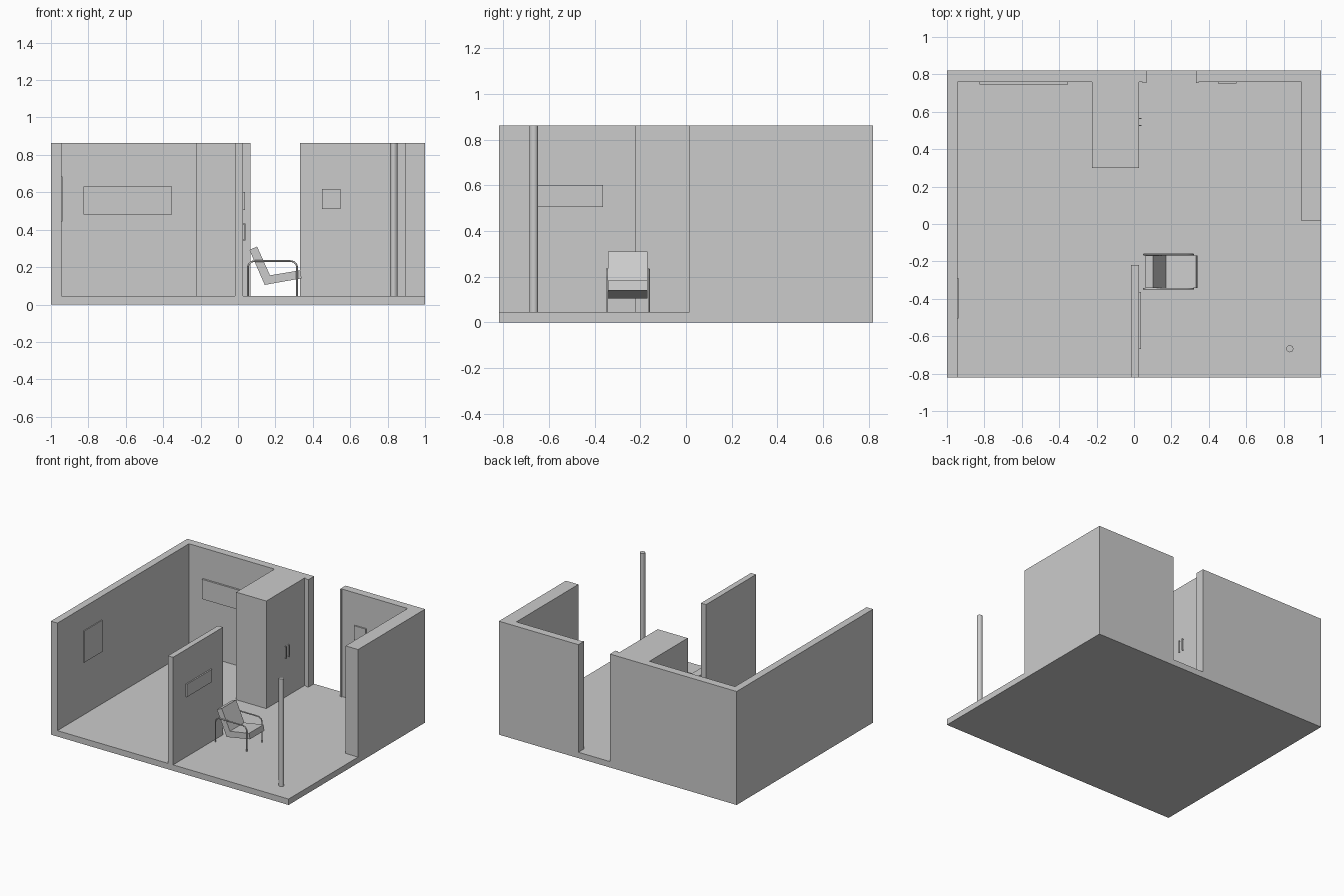
import bpy, bmesh, math

if "Cube" in bpy.data.objects:
    bpy.data.objects.remove(bpy.data.objects["Cube"])

grey = bpy.data.materials.new("plain_grey")
grey.diffuse_color = (0.6, 0.6, 0.6, 1)
grey.use_nodes = True
grey.node_tree.nodes["Principled BSDF"].inputs["Base Color"].default_value = grey.diffuse_color


def add_mesh(name, bm):
    bmesh.ops.recalc_face_normals(bm, faces=bm.faces)
    me = bpy.data.meshes.new(name)
    bm.to_mesh(me)
    bm.free()
    me.materials.append(grey)
    ob = bpy.data.objects.new(name, me)
    bpy.context.collection.objects.link(ob)
    return ob


def prism(name, outline, to3d, lo, hi):
    """Extrude a 2D outline between lo and hi; to3d maps (a, b, depth) to xyz."""
    bm = bmesh.new()
    ends = [[bm.verts.new(to3d(a, b, d)) for a, b in outline] for d in (lo, hi)]
    bm.faces.new(ends[0])
    bm.faces.new(ends[1][::-1])
    n = len(outline)
    for i in range(n):
        j = (i + 1) % n
        bm.faces.new((ends[0][i], ends[0][j], ends[1][j], ends[1][i]))
    return add_mesh(name, bm)


def plan(a, b, d):
    return (a, b, d)


def side(a, b, d):
    return (a, d, b)


def box(name, x0, x1, y0, y1, z0, z1):
    return prism(name, [(x0, y0), (x1, y0), (x1, y1), (x0, y1)], plan, z0, z1)


FLOOR, TOP = 0.045, 0.863

# floor slab and outer walls
box("floor", -1, 1, -0.82, 0.82, 0, FLOOR)
prism("left_and_back_wall",
      [(-1, -0.82), (-0.945, -0.82), (-0.945, 0.76), (0.065, 0.76), (0.065, 0.82), (-1, 0.82)],
      plan, FLOOR, TOP)
prism("right_and_back_wall",
      [(0.335, 0.76), (0.895, 0.76), (0.895, 0.015), (1, 0.015), (1, 0.82), (0.335, 0.82)],
      plan, FLOOR, TOP)
box("partition_wall", -0.015, 0.028, -0.82, -0.22, FLOOR, TOP)

# door trim either side of the opening
box("left_door_trim", 0.045, 0.066, 0.753, 0.82, FLOOR, TOP)
box("right_door_trim", 0.331, 0.345, 0.753, 0.82, FLOOR, TOP)

# wardrobe with two bracket handles
box("wardrobe", -0.225, 0.028, 0.30, 0.76, FLOOR, TOP)
for i, y in enumerate((0.527, 0.564)):
    prism(f"wardrobe_handle_{i + 1}",
          [(0.028, 0.342), (0.04, 0.342), (0.04, 0.433), (0.028, 0.433),
           (0.028, 0.428), (0.035, 0.428), (0.035, 0.347), (0.028, 0.347)],
          side, y - 0.003, y + 0.003)

# wall panels
box("back_wall_panel", -0.826, -0.354, 0.746, 0.76, 0.48, 0.63)
box("left_wall_panel", -0.945, -0.939, -0.506, -0.29, 0.444, 0.684)
box("partition_panel", 0.028, 0.038, -0.668, -0.364, 0.505, 0.602)
box("small_wall_panel", 0.449, 0.549, 0.75, 0.76, 0.51, 0.617)

# round post
bm = bmesh.new()
bmesh.ops.create_cone(bm, cap_ends=True, segments=24, radius1=0.019, radius2=0.019,
                      depth=TOP - FLOOR)
bmesh.ops.translate(bm, verts=bm.verts, vec=(0.833, -0.667, (TOP + FLOOR) / 2))
post = add_mesh("post", bm)

# chair cushion: bent slab
prism("chair_seat_and_back",
      [(0.061, 0.292), (0.102, 0.31), (0.171, 0.156), (0.332, 0.183), (0.34, 0.14), (0.143, 0.105)],
      side, -0.341, -0.168)

# chair frames: bent tubes
path = [(0.053, FLOOR)]
R, Z = 0.035, 0.232
for k in range(7):
    t = math.pi - k * math.pi / 12
    path.append((0.053 + R + R * math.cos(t), Z - R + R * math.sin(t)))
path += [(0.316 + 0.053 - x, z) for x, z in reversed(path)]
for name, y in (("chair_near_frame", -0.346), ("chair_far_frame", -0.163)):
    bm = bmesh.new()
    rings = []
    for i, (x, z) in enumerate(path):
        p, q = path[max(i - 1, 0)], path[min(i + 1, len(path) - 1)]
        dx, dz = q[0] - p[0], q[1] - p[1]
        d = math.hypot(dx, dz)
        nx, nz = -dz / d, dx / d
        ring = []
        for s in range(10):
            a = 2 * math.pi * s / 10
            c = 0.0048 * math.cos(a)
            ring.append(bm.verts.new((x + nx * c, y + 0.0048 * math.sin(a), z + nz * c)))
        rings.append(ring)
    for r0, r1 in zip(rings, rings[1:]):
        for s in range(10):
            t = (s + 1) % 10
            bm.faces.new((r0[s], r0[t], r1[t], r1[s]))
    bm.faces.new(rings[0])
    bm.faces.new(rings[-1])
    tube = add_mesh(name, bm)
    for f in tube.data.polygons:
        f.use_smooth = len(f.vertices) == 4
